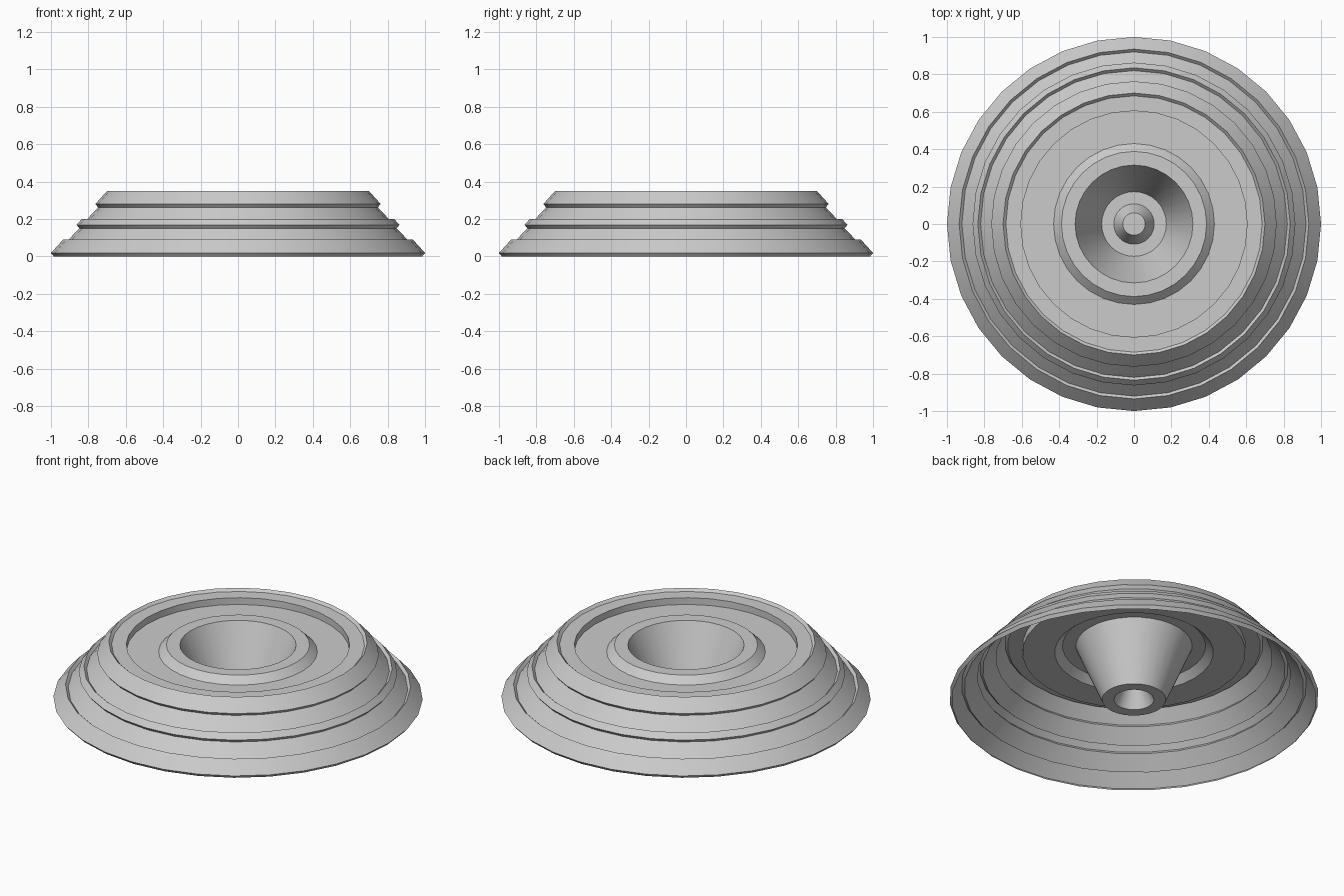
import bpy
from math import sin, cos, pi

if "Cube" in bpy.data.objects:
    bpy.data.objects.remove(bpy.data.objects["Cube"])

SIDES = 32


def lathe(name, profile, cap=False):
    """Revolve (radius, height) points, listed from outside to centre, into a thin sheet."""
    verts = [(r * cos(2 * pi * j / SIDES), r * sin(2 * pi * j / SIDES), z)
             for r, z in profile for j in range(SIDES)]
    faces = []
    for i in range(len(profile) - 1):
        a, b = i * SIDES, (i + 1) * SIDES
        for j in range(SIDES):
            k = (j + 1) % SIDES
            faces.append((a + j, a + k, b + k, b + j))
    if cap:
        last = (len(profile) - 1) * SIDES
        faces.append(tuple(range(last, last + SIDES)))
    mesh = bpy.data.meshes.new(name)
    mesh.from_pydata(verts, [], faces)
    obj = bpy.data.objects.new(name, mesh)
    bpy.context.collection.objects.link(obj)
    bpy.ops.object.select_all(action='DESELECT')
    obj.select_set(True)
    bpy.context.view_layer.objects.active = obj
    bpy.ops.object.shade_smooth_by_angle(angle=pi / 6)
    return obj


# Three stepped sloping bands, each with a small lip and a groove
lathe("stepped_skirt", [
    (0.985, 0.0), (1.0, 0.018), (0.935, 0.09), (0.92, 0.075),
    (0.848, 0.15), (0.863, 0.168), (0.835, 0.2), (0.82, 0.185),
    (0.748, 0.262), (0.763, 0.28), (0.70, 0.35), (0.685, 0.335)])

# Flat top rim, recessed floor and raised inner ring
lathe("top_dish", [
    (0.685, 0.335), (0.605, 0.335), (0.605, 0.295),
    (0.43, 0.295), (0.388, 0.335), (0.315, 0.335)])

# Funnel down to the ground with a hollow stub rising in its middle
lathe("centre_funnel", [
    (0.315, 0.335), (0.173, 0.0), (0.108, 0.0), (0.06, 0.1)], cap=True)
